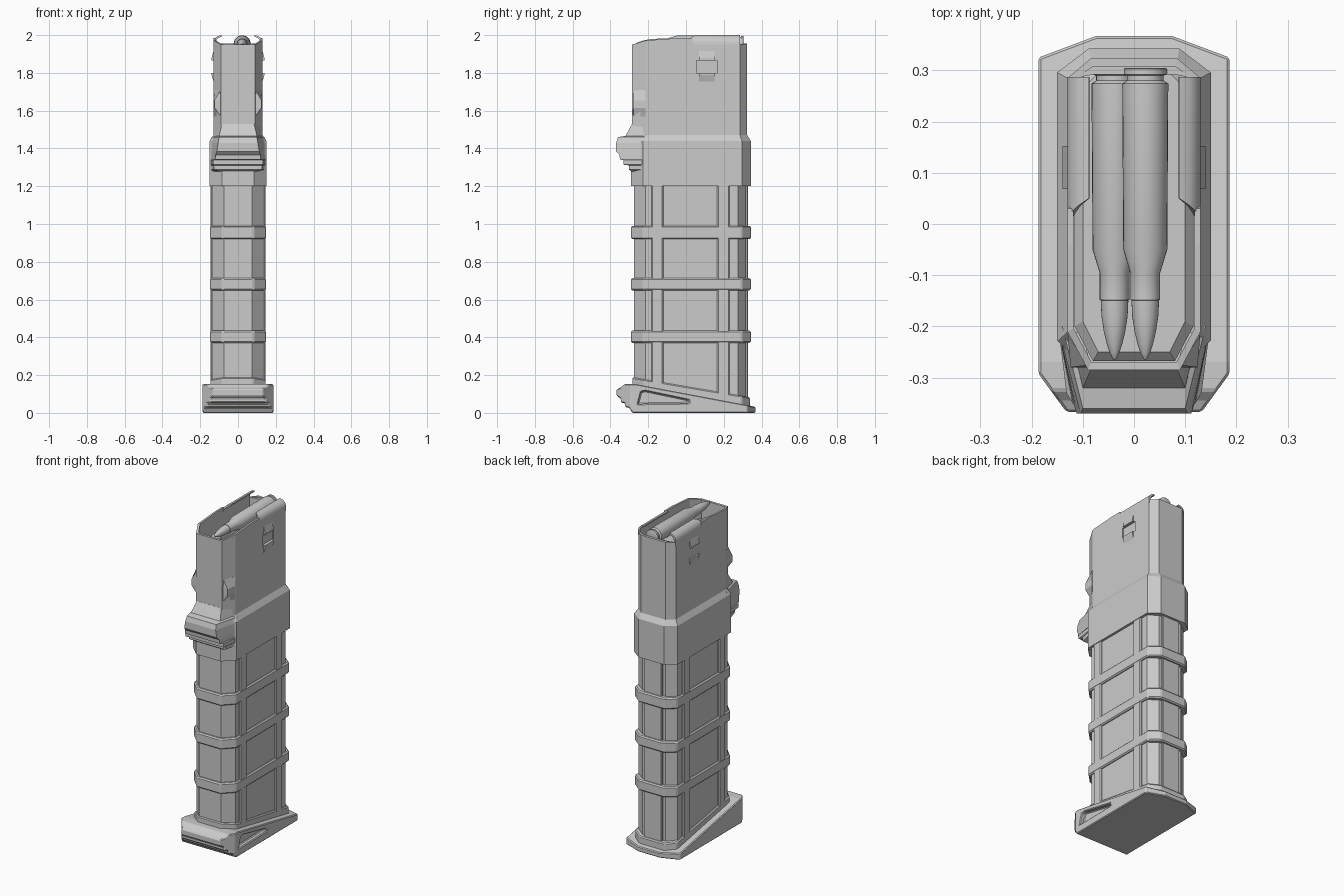
import bpy, bmesh, math

if "Cube" in bpy.data.objects:
    bpy.data.objects.remove(bpy.data.objects["Cube"])


def loft(name, rings, closed=False, smooth=False, bevel=0, mirror=False):
    """Skin a list of equal-length point rings; closed joins last to first."""
    bm = bmesh.new()
    vs = [[bm.verts.new(p) for p in r] for r in rings]
    n = len(rings[0])
    for a in range(len(vs) if closed else len(vs) - 1):
        lo, hi = vs[a], vs[(a + 1) % len(vs)]
        for i in range(n):
            j = (i + 1) % n
            bm.faces.new((lo[i], lo[j], hi[j], hi[i]))
    if not closed:
        bm.faces.new(vs[0])
        bm.faces.new(vs[-1])
    if mirror:
        d = bmesh.ops.duplicate(bm, geom=bm.verts[:] + bm.edges[:] + bm.faces[:])
        for v in d["geom"]:
            if isinstance(v, bmesh.types.BMVert):
                v.co.x *= -1
    bmesh.ops.recalc_face_normals(bm, faces=bm.faces)
    me = bpy.data.meshes.new(name)
    bm.to_mesh(me)
    bm.free()
    ob = bpy.data.objects.new(name, me)
    bpy.context.collection.objects.link(ob)
    if bevel:
        m = ob.modifiers.new("bevel", "BEVEL")
        m.width, m.segments, m.limit_method = bevel, 1, "ANGLE"
    if smooth:
        bpy.ops.object.select_all(action="DESELECT")
        ob.select_set(True)
        bpy.context.view_layer.objects.active = ob
        bpy.ops.object.shade_smooth_by_angle(angle=math.radians(35))
    return ob


def both(half):
    """Mirror a front-to-back half outline across x = 0."""
    return half + [(-p[0],) + tuple(p[1:]) for p in reversed(half)]


def outline(half, z):
    """Outline at height z; z may be a function of y."""
    return [(x, y, z(y) if callable(z) else z) for x, y in both(half)]


def prism(name, half, z0, z1, **kw):
    return loft(name, [outline(half, z0), outline(half, z1)], **kw)


def slab(name, yz, x0, x1, **kw):
    return loft(name, [[(x, y, z) for y, z in yz] for x in (x0, x1)], **kw)


def rect(a0, a1, b0, b1):
    return [(a0, b0), (a1, b0), (a1, b1), (a0, b1)]


def boolean(ob, cutter, op):
    m = ob.modifiers.new(op.lower(), "BOOLEAN")
    m.object, m.operation, m.solver = cutter, op, "EXACT"
    cutter.hide_render = True
    cutter.hide_viewport = True


# Grip core and the bands around it
core = [(.075, -.275), (.135, -.215), (.135, .275), (.08, .316)]
band = [(.082, -.291), (.147, -.225), (.147, .295), (.088, .343)]
prism("grip_core", core, .03, 1.3)
for i, (z0, z1) in enumerate([(.92, .99), (.648, .714), (.37, .436)]):
    prism(f"grip_band_{i + 1}", band, z0, z1, bevel=.007)
foot = [(.08, -.284), (.146, -.222), (.146, .295), (.087, .338)]
prism("grip_foot_band", foot, .02, lambda y: .14 - .17 * y, bevel=.006)

# Upright bars on the sides and the spine at the back
for name, y0, y1 in [("front_side_bars", -.183, -.12), ("rear_side_bars", .165, .23)]:
    slab(name, rect(y0, y1, .07, 1.25), .12, .146, mirror=True, bevel=.006)
slab("rear_spine", rect(.29, .328, .05, 1.25), -.062, .062, bevel=.005)

# Collar with sloped shoulder
upper = [(.09, -.285), (.13, -.21), (.13, .285), (.085, .323)]
collar = [(.085, -.292), (.15, -.228), (.15, .296), (.088, .343)]
loft("collar", [outline(collar, 1.2), outline(collar, 1.44), outline(upper, 1.472)])

# Stepped stop on the collar front: height, front y, front half width, rear half width
steps = [(1.205, -.24, .075, .14), (1.275, -.285, .085, .146), (1.288, -.302, .125, .148),
         (1.31, -.302, .128, .148), (1.314, -.33, .132, .148), (1.338, -.33, .132, .148),
         (1.342, -.35, .12, .149), (1.366, -.352, .118, .149), (1.385, -.37, .112, .149),
         (1.43, -.37, .105, .149), (1.46, -.36, .1, .14), (1.466, -.32, .1, .128),
         (1.53, -.286, .085, .126)]
loft("front_stop", [[(w, y, z), (b, -.2, z), (-b, -.2, z), (-w, y, z)] for z, y, w, b in steps])

# Hollow upper body with a sloping rim
rim = [(.09, -.285, 1.95), (.13, -.21, 1.972), (.13, -.04, 1.984), (.13, .03, 1.984),
       (.13, .04, 1.95), (.13, .285, 1.95), (.085, .323, 1.955)]
inner = [(.083, -.27, 1.95), (.118, -.204, 1.972), (.118, -.04, 1.984), (.118, .03, 1.984),
         (.118, .04, 1.95), (.118, .28, 1.95), (.08, .308, 1.955)]
low = lambda r: both([(x, y, 1.3) for x, y, z in r])
body = loft("upper_body", [low(rim), both(rim), both(inner), low(inner)], closed=True)

# Curled feed lips, front edge blending into the wall
lip = [(.13, 1.93), (.13, 1.965), (.123, 1.982), (.109, 1.994), (.088, 2.0),
       (.087, 1.992), (.104, 1.985), (.114, 1.974), (.118, 1.96), (.118, 1.93)]
front_cut = [.012, .015, .022, .036, .05, .05, .036, .022, .015, .012]
loft("feed_lips", [[(x, y, z) for (x, z), y in zip(lip, front_cut)],
                   [(x, .287, z) for x, z in lip]], mirror=True, smooth=True)
prism("rear_rim", [(.08, .292), (.115, .285), (.083, .318)], 1.9, 1.95)

# Side catches: shallow window with a ramp above and below
window = slab("catch_window_cutter", rect(.055, .165, 1.8, 1.866), .122, .15, mirror=True)
boolean(body, window, "DIFFERENCE")
for name, z0, z1 in [("upper_catch", 1.915, 1.866), ("lower_catch", 1.755, 1.8)]:
    prof = [(.125, z0), (.13, z0), (.14, z1 * .75 + z0 * .25), (.14, z1), (.125, z1)]
    loft(name, [[(x, y, z) for x, z in prof] for y in (.068, .152)], mirror=True)

# Corner wedges on the upper front
wedge = [(1.57, .092, -.276), (1.615, .124, -.28), (1.655, .124, -.28), (1.71, .092, -.276)]
loft("corner_wedges", [[(.085, -.28, z), (x, y, z), (.1295, -.215, z), (.1, -.21, z)]
                       for z, x, y in wedge], mirror=True)

# Follower under the rounds
f1 = [(.08, -.268), (.116, -.2), (.116, .275), (.08, .305)]
f2 = [(.07, -.25), (.1, -.19), (.1, .265), (.07, .295)]
loft("follower", [outline(f1, 1.6), outline(f1, 1.825), outline(f2, 1.843)])

# Two staggered rounds: lengthwise y and radius
turned = [(.305, .036), (.303, .042), (.292, .042), (.29, .036), (.28, .036), (.274, .045),
          (-.05, .043), (-.096, .029), (-.148, .029), (-.149, .027), (-.18, .0255),
          (-.21, .021), (-.235, .015), (-.253, .009), (-.263, .004), (-.266, .001)]
for name, cx, cz in [("top_round", .022, 1.954), ("lower_round", -.038, 1.888)]:
    loft(name, [[(cx + r * math.cos(t * math.tau / 28), y, cz + r * math.sin(t * math.tau / 28))
                 for t in range(28)] for y, r in turned], smooth=True)

# Floor plate: side profile trimmed by the plan outline
side = [(-.285, 0), (.367, 0), (.367, .032), (.33, .04), (-.27, .153), (-.325, .153),
        (-.345, .135), (-.367, .125), (-.367, .09), (-.345, .075), (-.345, .055),
        (-.322, .05), (-.322, .032), (-.3, .026)]
plate = slab("floor_plate", side, -.2, .2)
plan = [(.13, -.37), (.187, -.292), (.187, .325), (.075, .367)]
boolean(plate, prism("plate_plan_cutter", plan, -.1, .3), "INTERSECT")
pocket = [(-.255, .048), (.015, .052), (.015, .068), (-.215, .116), (-.238, .112)]
boolean(plate, slab("plate_pocket_cutter", pocket, .16, .22, mirror=True), "DIFFERENCE")
m = plate.modifiers.new("bevel", "BEVEL")
m.width, m.segments, m.limit_method = .006, 1, "ANGLE"
